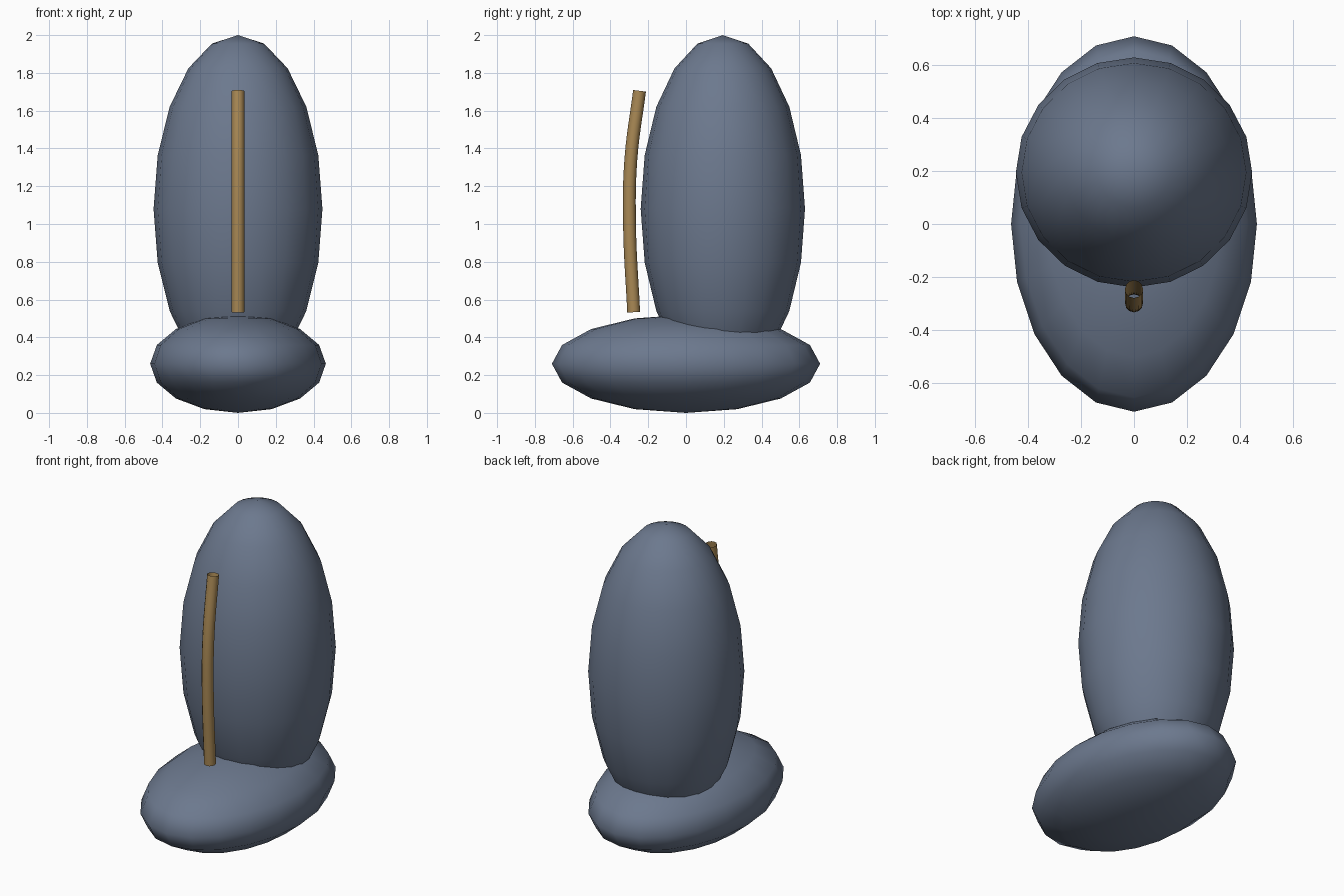
import bpy

if "Cube" in bpy.data.objects:
    bpy.data.objects.remove(bpy.data.objects["Cube"])


def material(name, color):
    m = bpy.data.materials.new(name)
    m.diffuse_color = (*color, 1)
    m.use_nodes = True
    m.node_tree.nodes["Principled BSDF"].inputs["Base Color"].default_value = m.diffuse_color
    return m


slate = material("slate_blue", (0.15, 0.19, 0.27))
brass = material("brass", (0.40, 0.25, 0.09))


def ellipsoid(name, center, radii, rings):
    bpy.ops.mesh.primitive_uv_sphere_add(segments=20, ring_count=rings, radius=1, location=center)
    ob = bpy.context.object
    ob.name = name
    ob.scale = radii
    bpy.ops.object.transform_apply(location=False, rotation=False, scale=True)
    bpy.ops.object.shade_smooth()
    ob.data.materials.append(slate)
    return ob


# flattened foot and tall upright body
ellipsoid("base", (0, 0, 0.26), (0.465, 0.71, 0.26), 8)
ellipsoid("body", (0, 0.195, 1.08), (0.447, 0.435, 0.92), 10)

# gently bowed open tube in front of the body
curve = bpy.data.curves.new("front_tube", 'CURVE')
curve.dimensions = '3D'
curve.bevel_depth = 0.034
curve.bevel_resolution = 4
curve.resolution_u = 6
spline = curve.splines.new('BEZIER')
path = [(-0.277, 0.533), (-0.299, 1.0), (-0.292, 1.34), (-0.246, 1.705)]
spline.bezier_points.add(len(path) - 1)
for p, (y, z) in zip(spline.bezier_points, path):
    p.co = (0, y, z)
    p.handle_left_type = p.handle_right_type = 'AUTO'
tube = bpy.data.objects.new("front_tube", curve)
bpy.context.collection.objects.link(tube)
curve.materials.append(brass)
